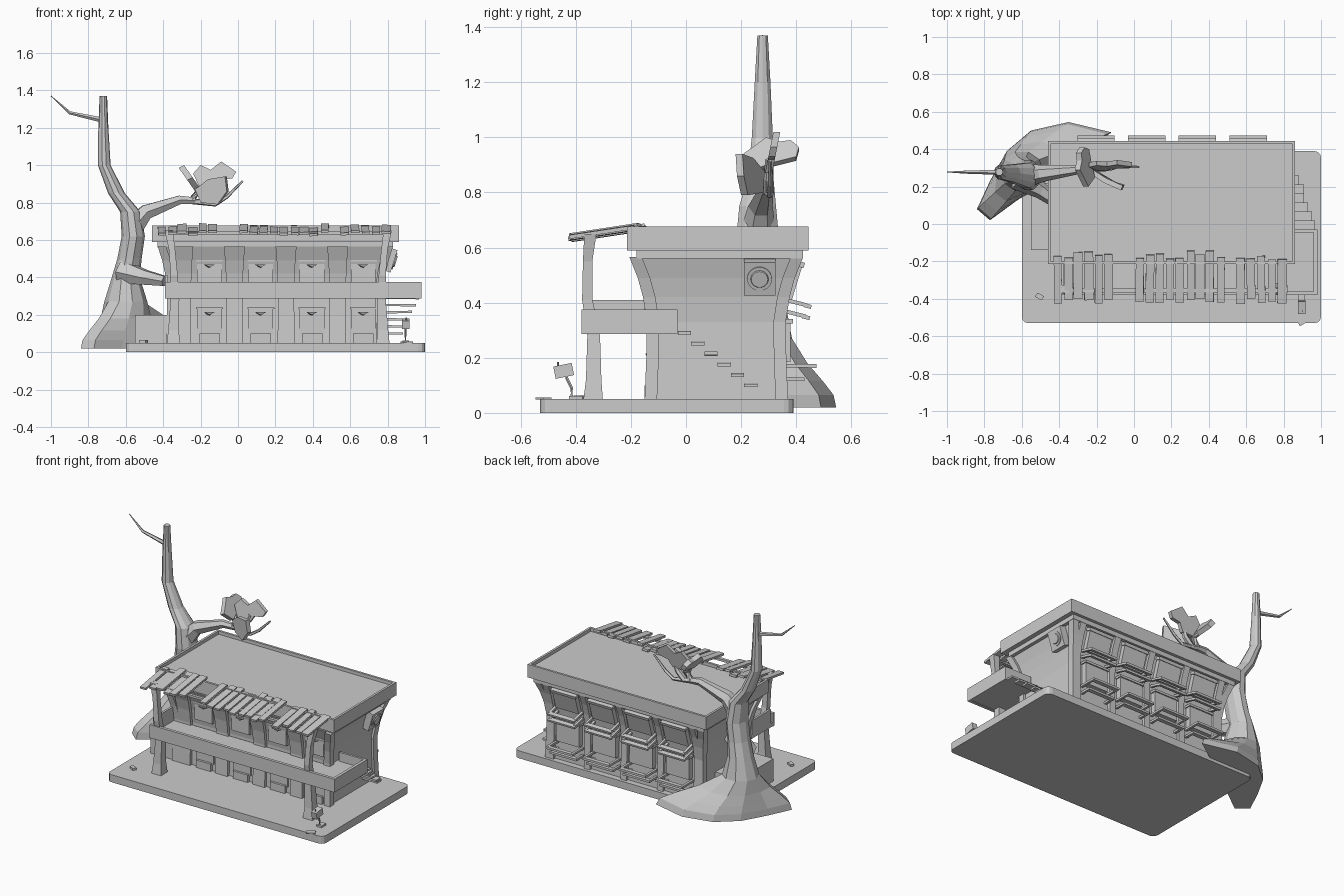
import bpy, bmesh, math, random
from mathutils import Vector

if "Cube" in bpy.data.objects:
    bpy.data.objects.remove(bpy.data.objects["Cube"])
random.seed(4)


def mesh(name, verts, faces):
    me = bpy.data.meshes.new(name)
    me.from_pydata([tuple(v) for v in verts], [], faces)
    bm = bmesh.new()
    bm.from_mesh(me)
    bmesh.ops.recalc_face_normals(bm, faces=bm.faces)
    bm.to_mesh(me)
    bm.free()
    ob = bpy.data.objects.new(name, me)
    bpy.context.collection.objects.link(ob)
    return ob


def loft(name, rings):
    n = len(rings[0])
    verts = [v for r in rings for v in r]
    faces = [(k * n + i, k * n + (i + 1) % n, (k + 1) * n + (i + 1) % n, (k + 1) * n + i)
             for k in range(len(rings) - 1) for i in range(n)]
    faces += [tuple(range(n)), tuple(range(len(verts) - n, len(verts)))]
    return mesh(name, verts, faces)


def rect(x0, x1, y0, y1, z):
    return [(x0, y0, z), (x1, y0, z), (x1, y1, z), (x0, y1, z)]


def box(name, x0, x1, y0, y1, z0, z1, rot=(0, 0, 0)):
    c = Vector(((x0 + x1) / 2, (y0 + y1) / 2, (z0 + z1) / 2))
    hx, hy, hz = (x1 - x0) / 2, (y1 - y0) / 2, (z1 - z0) / 2
    ob = loft(name, [rect(-hx, hx, -hy, hy, -hz), rect(-hx, hx, -hy, hy, hz)])
    ob.location, ob.rotation_euler = c, rot
    return ob


def tube(name, pts, radii, n=6):
    pts = [Vector(p) for p in pts]
    rings = []
    for i, p in enumerate(pts):
        d = pts[min(i + 1, len(pts) - 1)] - pts[max(i - 1, 0)]
        q = d.to_track_quat('Z', 'Y')
        rings.append([p + q @ Vector((radii[i] * math.cos(a * math.tau / n),
                                      radii[i] * math.sin(a * math.tau / n), 0)) for a in range(n)])
    return loft(name, rings)


# Base slab with rounded corners
slab = box("base_slab", -.6, 1, -.53, .39, 0, .05)
bm = bmesh.new()
bm.from_mesh(slab.data)
edges = [e for e in bm.edges if abs(e.verts[0].co.z - e.verts[1].co.z) > .01]
bmesh.ops.bevel(bm, geom=edges, offset=.035, segments=3, affect='EDGES', profile=.5)
bm.to_mesh(slab.data)
bm.free()

# Flared walls: (height, outward offset)
FLARE = [(.05, 0), (.2, -.006), (.33, -.008), (.42, .006), (.49, .025), (.565, .055)]
X0, X1, Y0, Y1 = -.385, .785, -.15, .37
loft("walls", [rect(X0 + .015 - o * .7, X1 - .015 + o * .7, Y0 + .02 - o, Y1 - .02 + o, z) for z, o in FLARE])

# Corner posts
W = .045
for sx in (0, 1):
    for sy in (0, 1):
        rings = []
        for z, o in FLARE:
            x = X1 + o * .8 - W if sx else X0 - o * .8
            y = Y1 + o - W if sy else Y0 - o
            rings.append(rect(x, x + W, y, y + W, z))
        loft("corner_post", rings)

# Front and back pilasters
for i in range(4):
    x = -.295 + i * .276
    loft("front_pilaster", [rect(x - .045 - o * .2, x + .045 + o * .2, Y0 - o, Y0 + .03 - o, z) for z, o in FLARE])
for i in range(5):
    x = -.335 + i * .27
    loft("back_pilaster", [rect(x - .022, x + .022, Y1 - .03 + o, Y1 + o, z) for z, o in FLARE])

# Roof: ledge, deck and parapet
box("roof_ledge", -.43, .83, -.18, .425, .56, .6)
box("roof_deck", -.45, .85, -.205, .435, .59, .655)
for a in ((-.46, .86, -.215, -.2), (-.46, .86, .43, .445), (-.46, -.445, -.2, .43), (.845, .86, -.2, .43)):
    box("roof_parapet", *a, .59, .677)

# Front windows: panel, head and small lamp wedge per bay
for i in range(4):
    x = -.152 + i * .274
    for z0, z1, y in ((.09, .23, -.135), (.37, .485, -.15)):
        box("front_window", x - .066, x + .066, y, y + .03, z0, z1)
        box("window_head", x - .072, x + .072, y - .008, y + .03, z1, z1 + .008)
        loft("window_lamp", [[(x - .03, y + .01, z1 - .015), (x + .03, y + .01, z1 - .015), (x, y + .01, z1 - .04)],
                             [(x - .03, y - .012, z1 - .015), (x + .03, y - .012, z1 - .015), (x, y - .006, z1 - .03)]])
    box("planter", x - .055, x + .055, -.15, -.12, .05, .1)


# Back windows: panels, heads and open railed ledges
def ledge(name, x, y0, y1, z, drop):
    box(name + "_rail", x - .1, x + .1, y1 - .028, y1, z - .007, z + .007, (-drop, 0, 0))
    for s in (-1, 1):
        box(name + "_arm", x + s * .092 - .008, x + s * .092 + .008, y0, y1 - .014, z - .006 + drop * .05,
            z + .008 + drop * .05, (-drop, 0, 0))


for i in range(4):
    x = -.203 + i * .271
    box("back_lower_panel", x - .085, x + .085, .34, .38, .185, .335)
    box("back_lower_head", x - .092, x + .092, .34, .388, .325, .34)
    box("back_upper_panel", x - .085, x + .085, .375, .405, .41, .55, (-.3, 0, 0))
    box("back_upper_head", x - .092, x + .092, .395, .43, .53, .55, (-.3, 0, 0))
    ledge("back_lower_ledge", x, .35, .473, .17, 0)
    ledge("back_lower_shelf", x, .35, .43, .122, 0)
    ledge("back_upper_ledge", x, .35, .455, .388, .25)
    ledge("back_upper_shelf", x, .35, .45, .347, .25)

# Balcony wrapping the right front corner
box("balcony_floor", -.39, .98, -.38, -.13, .29, .315)
box("balcony_landing", .76, .98, -.14, -.03, .29, .315)
box("balcony_front_wall", -.39, .98, -.38, -.36, .287, .375)
box("balcony_right_wall", .96, .98, -.36, -.03, .287, .375)
box("balcony_back_wall", .78, .98, -.045, -.03, .287, .375)
box("balcony_left_wall", -.39, -.375, -.34, -.14, .3, .41)

# Bent porch posts
for x, lean in ((-.345, -1), (.775, 1)):
    prof = [(.05, -.337, .035, 0), (.12, -.335, .028, 0), (.28, -.335, .023, -.008), (.41, -.358, .019, -.004),
            (.55, -.357, .017, .008), (.65, -.347, .022, .025)]
    loft("porch_post", [rect(x + lean * d - h, x + lean * d + h, y - h, y + h, z) for z, y, h, d in prof])

# Awning of loose planks on a beam
box("awning_beam", -.4, .81, -.365, -.345, .63, .645)
for start, count in ((-.405, 6), (.03, 9), (.573, 5)):
    for i in range(count):
        x = start + i * .054 + random.uniform(-.004, .004)
        y0, y1 = -.415 + random.uniform(-.015, .015), -.17 + random.uniform(-.02, .03)
        w, zc = random.uniform(.02, .025), .655 + random.uniform(-.007, .009)
        box("awning_plank", x - w, x + w, y0, y1, zc - .007, zc + .007,
            (.15, random.uniform(-.05, .05), random.uniform(-.015, .015)))

# Floating stair treads on the right
for i in range(6):
    y, z = -.005 + i * .048, .29 - i * .038
    box("stair_tread", .75, .96 - .015 * i + random.uniform(-.01, .01), y - .024, y + .024, z - .006, z + .006,
        (0, random.uniform(-.03, .03), 0))

# Round fan unit on the right wall
box("fan_housing", .79, .835, .21, .325, .43, .555, (0, .3, 0))
d = Vector((.95, 0, -.3)).normalized()
c = Vector((.832, .267, .488))
tube("fan_ring", [c - d * .02, c + d * .008], [.045, .045], 20)
tube("fan_hub", [c, c + d * .014], [.036, .03], 20)

# Low side block on the left
box("side_block", -.55, -.37, -.14, .22, .05, .2)

# Tree trunk with thick spreading roots
foot = [(-.42, .28), (-.12, .49), (-.35, .545), (-.55, .5), (-.68, .39), (-.77, .23), (-.84, .08), (-.77, .02),
        (-.62, .13), (-.5, .2)]
trunk = [(.27, -.6, .28, .115, .11), (.4, -.6, .28, .075, .085), (.5, -.58, .27, .065, .08),
         (.62, -.56, .26, .062, .083), (.75, -.575, .26, .055, .07), (.85, -.65, .27, .045, .05),
         (1.0, -.715, .277, .034, .04), (1.2, -.72, .278, .027, .03), (1.37, -.72, .278, .02, .02)]
rings = [[(cx + rx * math.cos(i * math.tau / 10), cy + ry * math.sin(i * math.tau / 10), z) for i in range(10)]
         for z, cx, cy, rx, ry in trunk]
roots = [[(x, y, .02) for x, y in foot]]
for z, t in ((.065, .06), (.115, .3), (.18, .65)):
    roots.append([(x + (r[0] - x) * t, y + (r[1] - y) * t, z) for (x, y), r in zip(foot, rings[0])])
loft("tree_trunk", roots + rings)
tube("side_limb", [(-.62, .25, .43), (-.5, .18, .4), (-.39, .1, .38)], [.07, .045, .03])

# Branches
tube("main_branch", [(-.57, .26, .66), (-.49, .27, .75), (-.31, .29, .815), (-.23, .3, .81)],
     [.065, .045, .026, .02])
tube("branch_tip", [(-.26, .3, .81), (-.12, .305, .79), (-.06, .305, .83), (.025, .305, .915)],
     [.018, .012, .01, .006], 5)
tube("upper_twig", [(-.72, .278, 1.24), (-.9, .278, 1.28), (-1, .278, 1.37)], [.015, .009, .002], 5)
tube("pad_stem", [(-.25, .3, .81), (-.21, .3, .86), (-.25, .3, .92)], [.02, .02, .015])
tube("pad_stem", [(-.2, .3, .8), (-.15, .3, .85), (-.12, .3, .92)], [.02, .018, .012])


# Thin fan shaped leaf pads facing three ways
def pad(name, pts, offset):
    return loft(name, [pts, [Vector(p) + Vector(offset) for p in pts]])


side = [(.2, .92), (.25, .955), (.29, .985), (.34, .97), (.38, .975), (.41, .95), (.4, .915), (.32, .895), (.25, .87)]
pad("left_leaf_pad", [(-.25 - .7 * (z - .89), y, z) for y, z in side], (.028, 0, .015))
upper = [(-.24, .955), (-.2, 1.0), (-.145, .975), (-.09, 1.02), (-.01, .965), (-.03, .93), (-.09, .92), (-.12, .87),
         (-.2, .87)]
pad("back_leaf_pad", [(x, .287 + .2 * (z - .87), z) for x, z in upper], (0, .025, 0))
pad("front_leaf_pad", [(-.2, .255, .8), (-.11, .2, .79), (-.06, .185, .86), (-.07, .18, .94), (-.16, .22, .925),
                       (-.23, .265, .87)], (.01, .025, 0))

# Leaning letter box and scattered stones
tube("box_stand", [(.895, -.415, .05), (.895, -.415, .09), (.895, -.435, .13)], [.007, .006, .006])
box("box_stand_foot", .88, .915, -.425, -.375, .05, .062)
box("letter_box", .878, .916, -.478, -.41, .13, .175, (.2, 0, 0))
tube("box_flag", [(.9, -.465, .16), (.9, -.465, .185)], [.004, .004], 4)
box("stone", .875, .93, -.535, -.5, .048, .056, (0, 0, .5))
box("stone", -.525, -.485, -.4, -.375, .05, .064, (0, 0, -.5))
